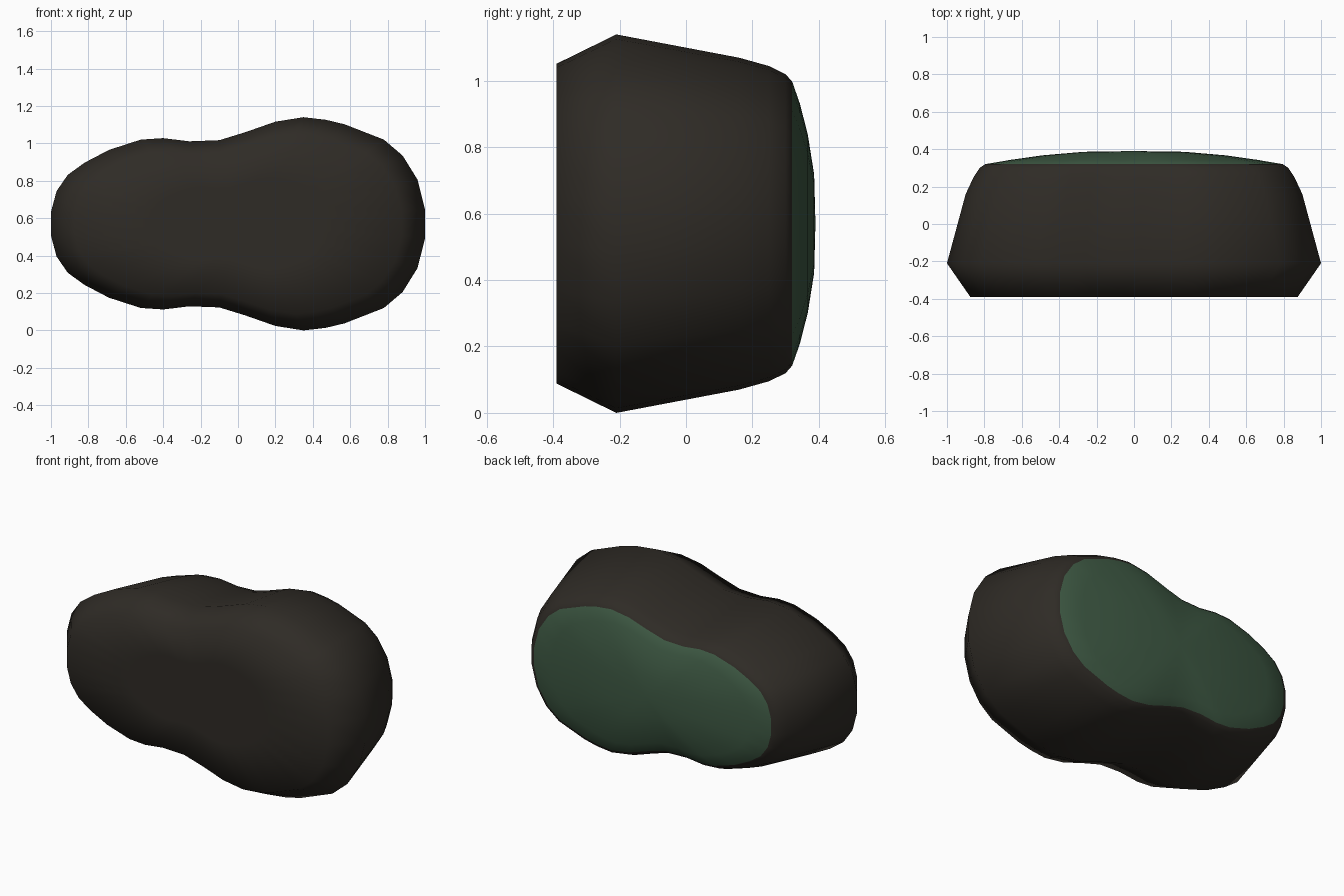
import bpy, bmesh

if "Cube" in bpy.data.objects:
    bpy.data.objects.remove(bpy.data.objects["Cube"])

def material(name, rgb):
    m = bpy.data.materials.new(name)
    m.diffuse_color = (*rgb, 1)
    m.use_nodes = True
    m.node_tree.nodes["Principled BSDF"].inputs["Base Color"].default_value = m.diffuse_color
    return m

# Half outline at the widest section: (x, height above the centre line)
CENTRE_Z = 0.57
half = [(-1.0, .063), (-.97, .175), (-.91, .262), (-.82, .327), (-.69, .395),
        (-.52, .45), (-.40, .458), (-.26, .441), (-.10, .447), (.04, .49),
        (.20, .546), (.35, .57), (.47, .556), (.57, .532), (.78, .45),
        (.88, .365), (.96, .236), (1.0, .077)]
outline = half + [(x, -z) for x, z in reversed(half)]

# Sections from front to back: (y, x scale, z scale)
sections = [(-.39, .45, .42), (-.39, .875, .845), (-.21, 1, 1), (.16, .90, .877),
            (.25, .858, .833), (.30, .825, .79), (.32, .795, .75),
            (.343, .66, .635), (.367, .49, .47), (.386, .27, .26)]
GREEN_FROM = 6

bm = bmesh.new()
rings = [[bm.verts.new((x * sx, y, CENTRE_Z + z * sz)) for x, z in outline]
         for y, sx, sz in sections]
n = len(outline)

# Skin between sections, green on the domed back
for k in range(len(rings) - 1):
    a, b = rings[k], rings[k + 1]
    for i in range(n):
        j = (i + 1) % n
        f = bm.faces.new((a[i], a[j], b[j], b[i]))
        f.material_index = int(k >= GREEN_FROM)

# End caps
for ring, y, mat in ((rings[0], -.39, 0), (rings[-1], .39, 1)):
    c = bm.verts.new((0, y, CENTRE_Z))
    for i in range(n):
        f = bm.faces.new((ring[i], ring[(i + 1) % n], c))
        f.material_index = mat

bmesh.ops.recalc_face_normals(bm, faces=bm.faces)
for f in bm.faces:
    f.smooth = True
mesh = bpy.data.meshes.new("stone_body")
bm.to_mesh(mesh)
bm.free()
mesh.materials.append(material("dark_stone", (.028, .024, .019)))
mesh.materials.append(material("green_face", (.048, .10, .057)))
stone = bpy.data.objects.new("stone_body", mesh)
bpy.context.collection.objects.link(stone)
